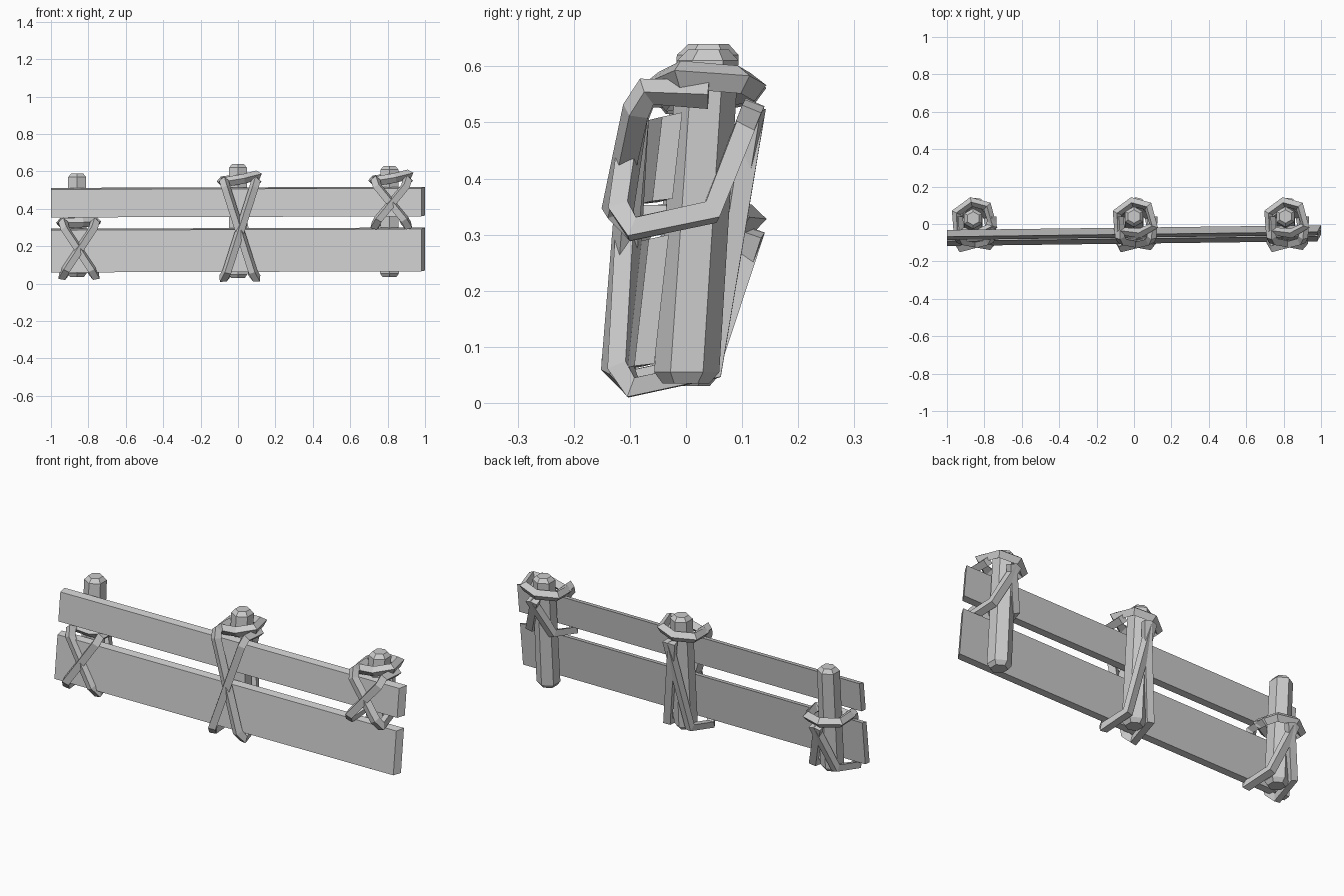
import bpy, bmesh, math
from mathutils import Vector

if "Cube" in bpy.data.objects:
    bpy.data.objects.remove(bpy.data.objects["Cube"])

def mesh_object(name, bm):
    bmesh.ops.recalc_face_normals(bm, faces=bm.faces[:])
    me = bpy.data.meshes.new(name)
    bm.to_mesh(me)
    bm.free()
    ob = bpy.data.objects.new(name, me)
    bpy.context.collection.objects.link(ob)
    return ob

def loft(name, rings):
    """Skin a list of equal-sized point rings and cap both ends."""
    bm = bmesh.new()
    rows = [[bm.verts.new(p) for p in r] for r in rings]
    n = len(rows[0])
    for a, b in zip(rows, rows[1:]):
        for i in range(n):
            bm.faces.new((a[i], a[(i + 1) % n], b[(i + 1) % n], b[i]))
    bm.faces.new(rows[0][::-1])
    bm.faces.new(rows[-1])
    return mesh_object(name, bm)

def rope(name, pts, closed=False):
    """Four-sided rope swept along straight segments."""
    cu = bpy.data.curves.new(name, 'CURVE')
    cu.dimensions = '3D'
    cu.bevel_depth = 0.026
    cu.bevel_resolution = 0
    cu.use_fill_caps = True
    sp = cu.splines.new('POLY')
    sp.points.add(len(pts) - 1)
    for p, co in zip(sp.points, pts):
        p.co = (*co, 1)
    sp.use_cyclic_u = closed
    sp.use_smooth = False
    ob = bpy.data.objects.new(name, cu)
    bpy.context.collection.objects.link(ob)
    bpy.ops.object.select_all(action='DESELECT')
    ob.select_set(True)
    bpy.context.view_layer.objects.active = ob
    bpy.ops.object.convert(target='MESH')

# Leaning planks, slightly skewed in plan
def plank(name, z0, z1):
    def y(x, z):
        return -0.074 + 0.0125 * x + 0.11 * (z - 0.18)
    t = 0.018
    rings = []
    for x, inset, dz in ((-1, 0, -0.003), (1, 0.02, 0.003)):
        rings.append([(x - inset, y(x, z0) - t, z0 + dz), (x, y(x, z0) + t, z0 + dz + 0.004),
                      (x, y(x, z1) + t, z1 + dz), (x - inset, y(x, z1) - t, z1 + dz - 0.008)])
    loft(name, rings)

plank("lower_plank", 0.063, 0.297)
plank("upper_plank", 0.357, 0.515)

# Hexagonal leaning posts with chamfered ends
def post(name, x, z0, z1, y0, y1):
    rings = []
    for z, r in ((z0, 0.042), (z0 + 0.02, 0.058), (z1 - 0.02, 0.055), (z1, 0.036)):
        cy = y0 + (y1 - y0) * (z - z0) / (z1 - z0)
        rings.append([(x + r * math.cos(a), cy + r * math.sin(a), z)
                      for a in (math.radians(30 + 60 * i) for i in range(6))])
    loft(name, rings)

post("left_post", -0.86, 0.035, 0.59, -0.005, 0.03)
post("middle_post", 0.0, 0.03, 0.64, 0.0, 0.04)
post("right_post", 0.81, 0.035, 0.63, 0.0, 0.04)

# Lashings: two crossing strands per post plus a collar round the post
def lashing(name, x, zb, zt, tilt, dy):
    for s, side in ((1, "a"), (-1, "b")):
        o = 0.006 * s
        pts = [(-s * .09, .04, zt), (-s * .085, -.07, zt + .005), (-s * .075, -.09, zt - .03),
               (s * .07, -.122 + o, zb + .035), (s * .09, -.095, zb),
               (s * .065, .045, zb + .03), (-s * .015, .12, zt - .02)]
        rope(f"{name}_strand_{side}", [(x + .01 + px, py + dy, pz) for px, py, pz in pts])
    collar = [(-.085, -.035, -.8), (.03, -.05, .1), (.105, -.01, 1), (.075, .095, .6),
              (-.01, .118, 0), (-.09, .06, -.5)]
    rope(f"{name}_collar", [(x + px, py + dy, zt + .6 * tilt + pz * tilt) for px, py, pz in collar], True)

lashing("left_lashing", -0.86, 0.04, 0.325, 0.004, 0.0)
lashing("middle_lashing", 0.0, 0.028, 0.545, 0.022, 0.0)
lashing("right_lashing", 0.81, 0.31, 0.55, 0.022, 0.0)
